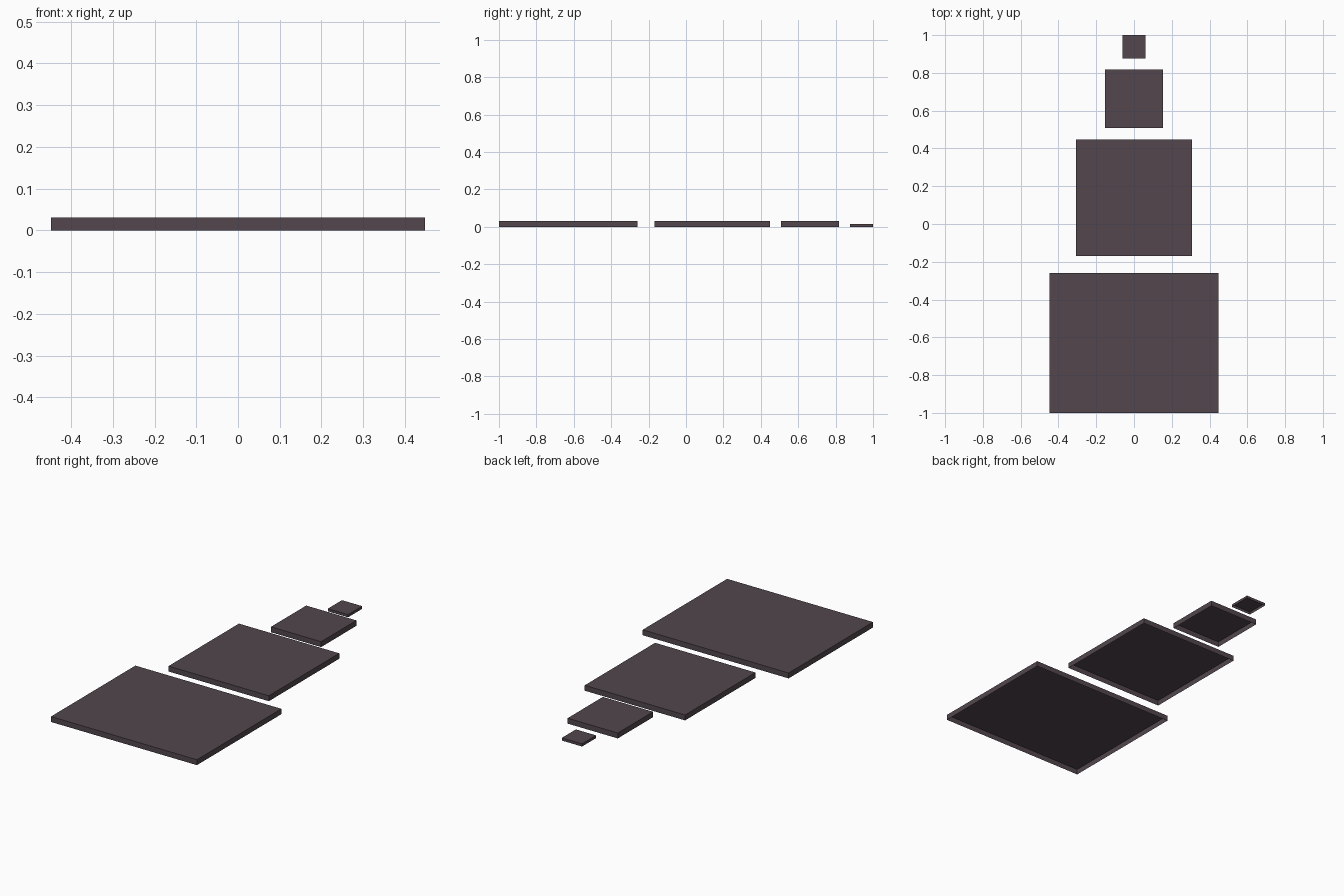
import bpy, bmesh

if "Cube" in bpy.data.objects:
    bpy.data.objects.remove(bpy.data.objects["Cube"])

mat = bpy.data.materials.new("dark plum grey")
mat.diffuse_color = (0.085, 0.062, 0.073, 1.0)
mat.use_nodes = True
mat.node_tree.nodes["Principled BSDF"].inputs["Base Color"].default_value = mat.diffuse_color


def open_tray(name, half_width, y0, y1, height):
    """Thin flat slab: top and four walls, open underneath."""
    bm = bmesh.new()
    bmesh.ops.create_cube(bm, size=1.0)
    bottom = [f for f in bm.faces if f.normal.z < -0.5]
    bmesh.ops.delete(bm, geom=bottom, context='FACES_ONLY')
    for v in bm.verts:
        v.co.x *= 2 * half_width
        v.co.y = (y0 + y1) / 2 + v.co.y * (y1 - y0)
        v.co.z = (v.co.z + 0.5) * height
    mesh = bpy.data.meshes.new(name)
    bm.to_mesh(mesh)
    bm.free()
    mesh.materials.append(mat)
    obj = bpy.data.objects.new(name, mesh)
    bpy.context.collection.objects.link(obj)


# Row of slabs, largest at the front
open_tray("large_slab", 0.448, -1.0, -0.26, 0.03)
open_tray("medium_slab", 0.308, -0.169, 0.448, 0.03)
open_tray("small_slab", 0.154, 0.509, 0.818, 0.03)
open_tray("tiny_slab", 0.062, 0.877, 1.0, 0.015)
